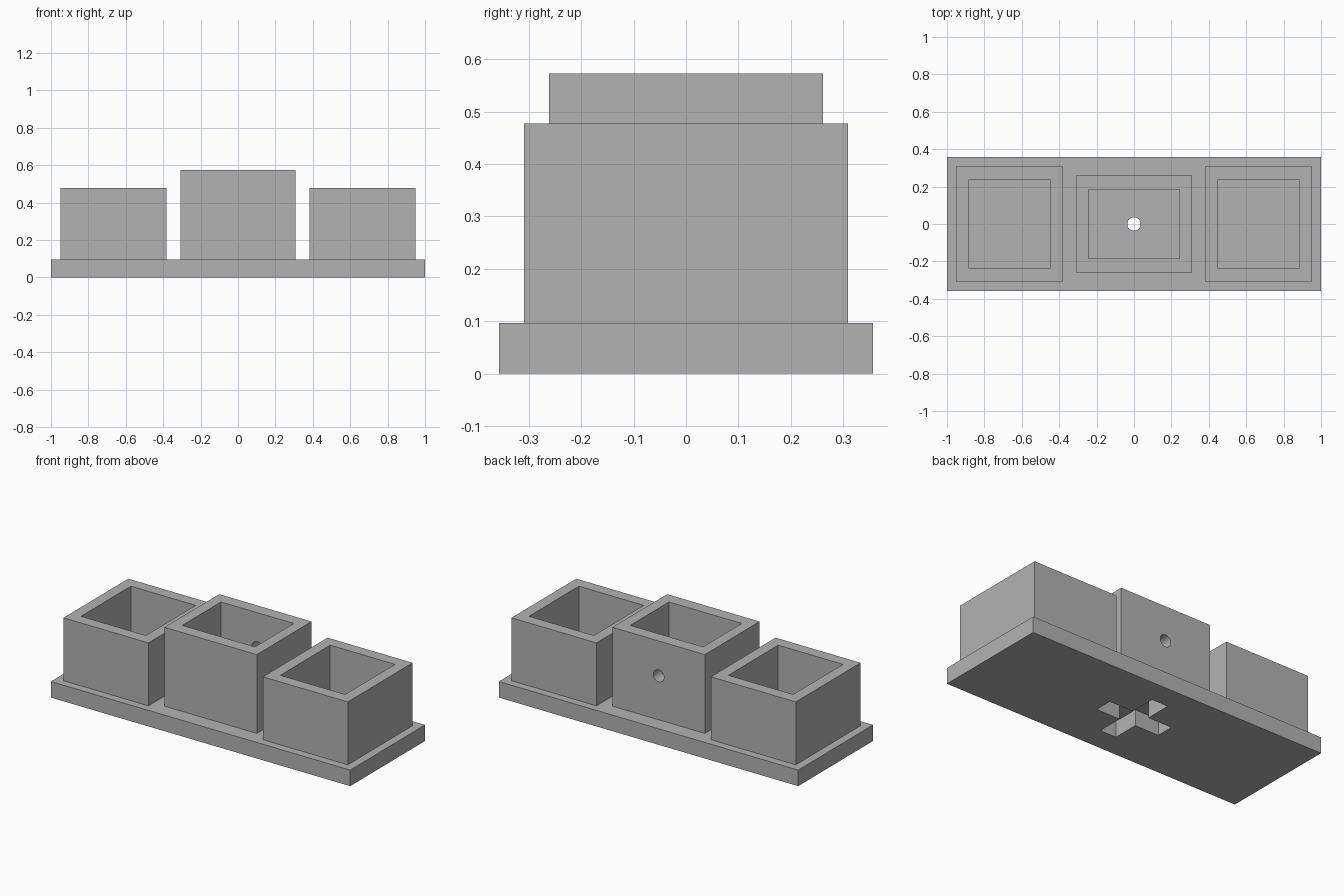
import bpy
import math

default_cube = bpy.data.objects.get("Cube")
if default_cube:
    bpy.data.objects.remove(default_cube, do_unlink=True)

grey = bpy.data.materials.new("plain grey")
grey.use_nodes = True
colour = (0.45, 0.45, 0.45, 1)
grey.diffuse_color = colour
grey.node_tree.nodes["Principled BSDF"].inputs["Base Color"].default_value = colour

PLATE = 0.097    # base plate thickness
FLOOR = 0.16     # height of the pocket floors
HOLE = 0.036     # radius of the round holes


def block(name, x, y, z0, z1, cx=0):
    """Upright box of size x by y between two heights."""
    bpy.ops.mesh.primitive_cube_add(size=1, location=(cx, 0, (z0 + z1) / 2))
    obj = bpy.context.object
    obj.name = name
    obj.scale = (x, y, z1 - z0)
    bpy.ops.object.transform_apply(location=True, rotation=False, scale=True)
    obj.data.materials.append(grey)
    return obj


def drill(location, depth, tilt=0):
    """Round cutter, upright unless tilted."""
    bpy.ops.mesh.primitive_cylinder_add(
        vertices=32, radius=HOLE, depth=depth, location=location, rotation=(tilt, 0, 0))
    obj = bpy.context.object
    obj.name = "hole_cutter"
    obj.data.materials.append(grey)
    return obj


def cut(target, *cutters):
    """Subtract the cutters for good and remove them."""
    for cutter in cutters:
        cutter.hide_render = True
        mod = target.modifiers.new("cut", 'BOOLEAN')
        mod.operation = 'DIFFERENCE'
        mod.solver = 'EXACT'
        mod.object = cutter
        bpy.context.view_layer.objects.active = target
        bpy.ops.object.modifier_apply(modifier=mod.name)
        bpy.data.objects.remove(cutter, do_unlink=True)


# Base plate with a cross-shaped socket underneath
base = block("base_plate", 2, 0.714, 0, PLATE)
cut(base,
    block("cross_cutter", 0.428, 0.108, -0.1, 0.2),
    block("cross_cutter", 0.108, 0.428, -0.1, 0.2))

# Open square cups at both ends
for side, sign in (("left", 1), ("right", -1)):
    cx = sign * 0.666
    cup = block(side + "_cup", 0.568, 0.618, PLATE, 0.477, cx)
    cut(cup, block("pocket_cutter", 0.433, 0.476, FLOOR, 0.7, cx))

# Taller middle cup with a hole in its floor and one in its back wall
middle = block("middle_cup", 0.617, 0.523, PLATE, 0.573)
cut(middle,
    block("pocket_cutter", 0.486, 0.37, FLOOR, 0.8),
    drill((0, 0, 0.12), 0.2),
    drill((0, 0.22, 0.362), 0.2, math.radians(90)))

# Smooth the round holes, keep the corners sharp
bpy.ops.object.select_all(action='DESELECT')
middle.select_set(True)
bpy.context.view_layer.objects.active = middle
bpy.ops.object.shade_smooth_by_angle(angle=math.radians(30))
